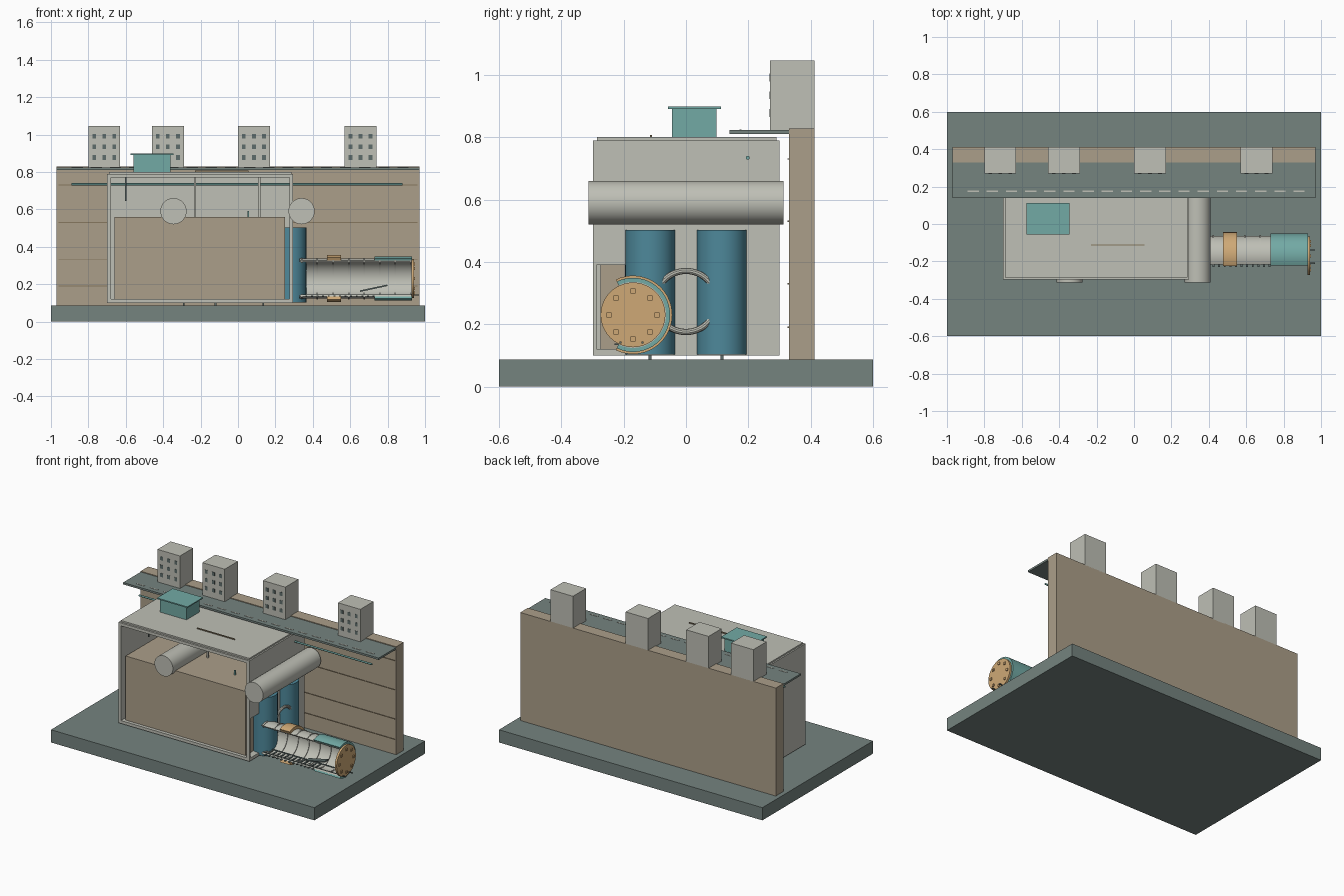
import bpy, bmesh, math
from mathutils import Matrix

if "Cube" in bpy.data.objects:
    bpy.data.objects.remove(bpy.data.objects["Cube"])

mats = {}
PALETTE = {"slate": "74827E", "stone": "BDBEB4", "earth": "AA9D88", "teal": "72A8A3",
           "blue": "4F8799", "amber": "CDA775", "dark": "5E6C6A", "strata": "85775F"}


def material(key):
    if key not in mats:
        h = PALETTE[key]
        m = bpy.data.materials.new(key)
        m.diffuse_color = [(int(h[i:i + 2], 16) / 255) ** 2.2 for i in (0, 2, 4)] + [1]
        m.use_nodes = True
        m.node_tree.nodes["Principled BSDF"].inputs["Base Color"].default_value = m.diffuse_color
        mats[key] = m
    return mats[key]


def finish(name, bm, color, smooth=False):
    bmesh.ops.recalc_face_normals(bm, faces=bm.faces)
    me = bpy.data.meshes.new(name)
    bm.to_mesh(me)
    bm.free()
    me.materials.append(material(color))
    ob = bpy.data.objects.new(name, me)
    bpy.context.collection.objects.link(ob)
    if smooth:
        bpy.ops.object.select_all(action='DESELECT')
        ob.select_set(True)
        bpy.context.view_layer.objects.active = ob
        bpy.ops.object.shade_smooth_by_angle(angle=math.radians(35))
    return ob


def boxes(name, color, *spans):
    """Each span is (x0, x1, y0, y1, z0, z1)."""
    bm = bmesh.new()
    for x0, x1, y0, y1, z0, z1 in spans:
        mat = (Matrix.Translation(((x0 + x1) / 2, (y0 + y1) / 2, (z0 + z1) / 2))
               @ Matrix.Diagonal((x1 - x0, y1 - y0, z1 - z0, 1)))
        bmesh.ops.create_cube(bm, size=1, matrix=mat)
    return finish(name, bm, color)


def cylinder(name, color, center, r, depth, axis='Z', sides=32):
    rot = {'Z': Matrix(), 'Y': Matrix.Rotation(math.pi / 2, 4, 'X'),
           'X': Matrix.Rotation(math.pi / 2, 4, 'Y')}[axis]
    bm = bmesh.new()
    bmesh.ops.create_cone(bm, cap_ends=True, segments=sides, radius1=r, radius2=r,
                          depth=depth, matrix=Matrix.Translation(center) @ rot)
    return finish(name, bm, color, True)


def arc_shell(name, color, cy, cz, r0, r1, spans, half=116, seg=32):
    """Cut-away tube along x, open towards -y."""
    bm = bmesh.new()
    for x0, x1 in spans:
        rings = []
        for i in range(seg + 1):
            a = math.radians(-half + 2 * half * i / seg)
            rings.append([bm.verts.new((x, cy + r * math.cos(a), cz + r * math.sin(a)))
                          for x, r in ((x0, r0), (x1, r0), (x1, r1), (x0, r1))])
        for a, b in zip(rings, rings[1:]):
            for k in range(4):
                bm.faces.new((a[k], a[(k + 1) % 4], b[(k + 1) % 4], b[k]))
        bm.faces.new(rings[0])
        bm.faces.new(rings[-1])
    return finish(name, bm, color, True)


# Ground slab, retaining wall and street
boxes("base_slab", "slate", (-1, 1, -.6, .6, 0, .087))
boxes("earth_wall", "earth", (-.97, .97, .33, .412, .087, .828))
boxes("wall_strata", "strata", *[(-.96, .96, .326, .331, z - .002, z + .002)
                                 for z in (.19, .33, .53, .73)])
boxes("street_deck", "slate", (-.97, .97, .14, .33, .81, .823))
boxes("lane_dashes", "stone", *[(-.89 + .1025 * i, -.83 + .1025 * i, .171, .178, .823, .825)
                                for i in range(18)])

# Street buildings with a 3 by 3 window grid
for n, x in enumerate((-.80, -.46, 0, .57)):
    boxes(f"building_{n + 1}", "stone", (x, x + .17, .27, .412, .823, 1.046))
    boxes(f"building_windows_{n + 1}", "dark",
          *[(x + .021 + .054 * i, x + .041 + .054 * i, .268, .272, .865 + .057 * j, .89 + .057 * j)
            for i in range(3) for j in range(3)])

# Open-fronted station box
boxes("station_floor", "stone", (-.70, .295, -.298, .3, .10, .12))
boxes("station_roof", "stone", (-.70, .295, -.298, .3, .77, .79))
boxes("roof_slab", "stone", (-.69, .285, -.285, .29, .79, .80))
boxes("station_back", "stone", (-.70, .295, .28, .3, .12, .77))
boxes("station_left_wall", "stone", (-.70, -.68, -.298, .28, .12, .77))
# right wall pieces around the tunnel opening
boxes("station_right_wall", "stone", (.275, .295, -.298, .28, .39, .77),
      (.275, .295, -.298, -.287, .12, .39), (.275, .295, -.05, .28, .12, .39))
boxes("station_feet", "dark", *[(x - .005, x + .005, y - .005, y + .005, .085, .102)
                                for x in (-.29, -.12, .135) for y in (-.115, .115)])
boxes("earth_block", "earth", (-.66, .25, -.275, .275, .12, .56))
boxes("interior_posts", "stone", *[(x - .006, x + .006, -.006, .006, .56, .77)
                                   for x in (-.23, .113)])
boxes("hanger_rod", "dark", (-.603, -.597, -.115, -.109, .645, .77))
boxes("small_post", "teal", (.05, .06, -.115, -.105, .555, .59))

# Roof details
boxes("kiosk", "teal", (-.56, -.36, -.045, .098, .80, .89))
boxes("kiosk_canopy", "teal", (-.575, -.345, -.057, .113, .89, .898))
boxes("roof_strip", "strata", (-.23, .055, -.115, -.109, .80, .807))

# Pipes and shafts
for x, tag in ((-.345, "left"), (.34, "right")):
    cylinder(f"cross_pipe_{tag}", "stone", (x, 0, .59), .07, .626, 'Y')
for y, tag in ((-.115, "front"), (.115, "back")):
    cylinder(f"shaft_{tag}", "blue", (.285, y, .303), .08, .4)
cylinder("service_pipe", "teal", (-.005, .198, .734), .006, 1.77, 'X', 12)
bpy.ops.mesh.primitive_torus_add(major_radius=.098, minor_radius=.01, major_segments=48,
                                 minor_segments=10, location=(.345, 0, .273),
                                 rotation=(0, math.pi / 2, 0))
ring = bpy.context.object
ring.name = "shaft_ring"
ring.data.materials.append(material("stone"))
bpy.ops.object.shade_smooth_by_angle()

# Cut-away tunnel machine
CY, CZ = -.17, .23
arc_shell("tunnel_lining", "stone", CY, CZ, .098, .107, [(.33, .925)])
arc_shell("tunnel_ribs", "stone", CY, CZ, .093, .111,
          [(.342 + .083 * i - .004, .342 + .083 * i + .004) for i in range(8)])
arc_shell("shield_shell", "teal", CY, CZ, .106, .119, [(.73, .93)])
arc_shell("amber_band", "amber", CY, CZ, .106, .126, [(.475, .55)])
cylinder("cutter_head", "amber", (.934, CY, CZ), .104, .014, 'X', 40)
boxes("cutter_bolts", "amber",
      *[(.94, .947, y - .008, y + .008, z - .008, z + .008)
        for y, z in [(CY + .077 * math.cos(k * math.pi / 4), CZ + .077 * math.sin(k * math.pi / 4))
                     for k in range(8)]])
boxes("rails", "dark", *[(.34, .968, y - .003, y + .003, .138, .144) for y in (-.14, -.21)])
boxes("sleepers", "dark", *[(.36 + .03 * i, .37 + .03 * i, -.23, -.12, .133, .138)
                            for i in range(13)])
belt = boxes("conveyor", "dark", (-.075, .075, -.02, .02, -.004, .004))
belt.location = (.725, -.18, .178)
belt.rotation_euler = (0, -math.radians(12), 0)
